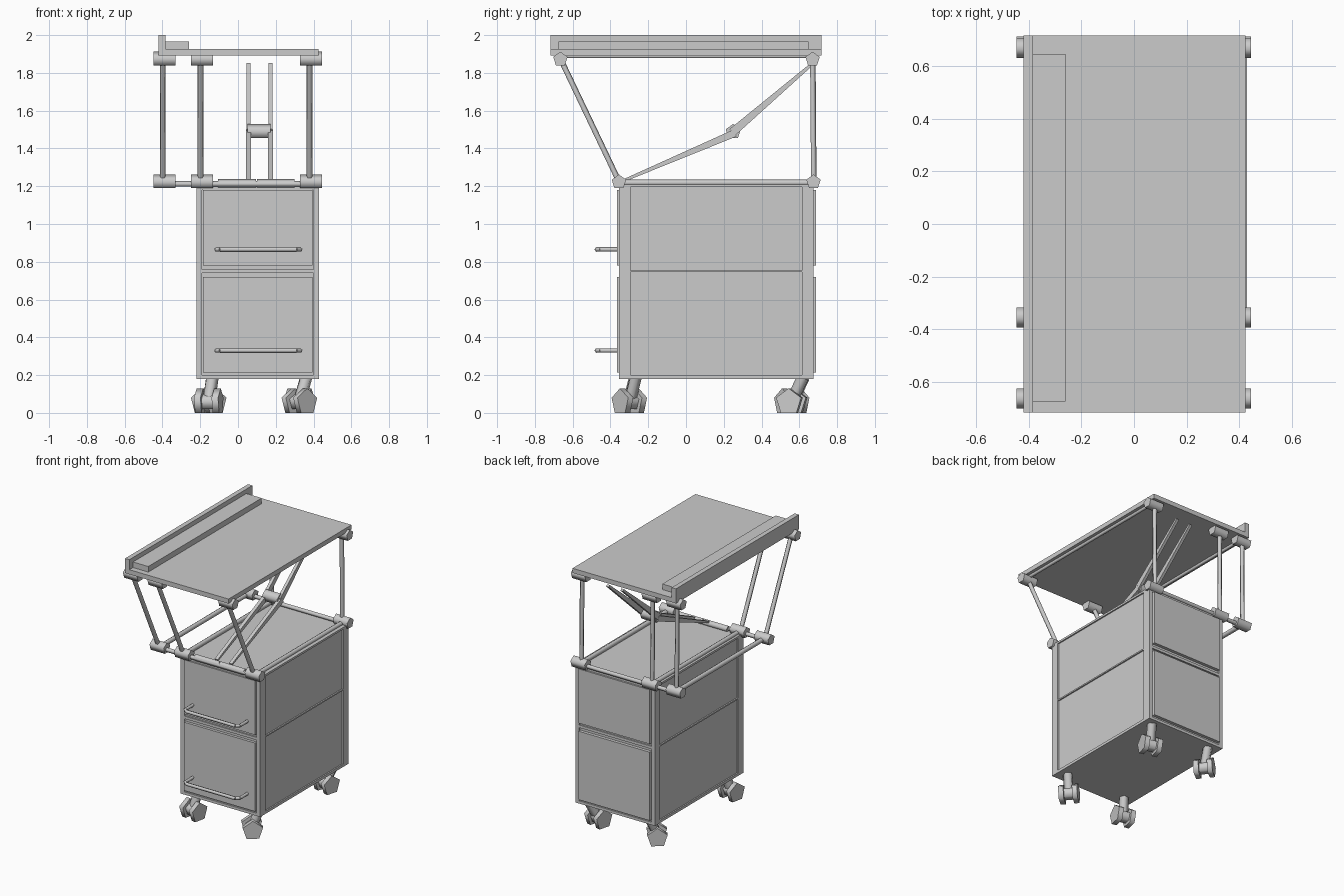
import bpy, math
from mathutils import Vector, Matrix

cube = bpy.data.objects.get("Cube")
if cube:
    bpy.data.objects.remove(cube, do_unlink=True)

grey = bpy.data.materials.new("plain_grey")
grey.use_nodes = True
COLOUR = (0.6, 0.6, 0.6, 1)
grey.diffuse_color = COLOUR
grey.node_tree.nodes["Principled BSDF"].inputs["Base Color"].default_value = COLOUR


def finish(name):
    ob = bpy.context.object
    ob.name = name
    ob.data.materials.append(grey)
    return ob


def box(name, x, y, z):
    """Box from (min, max) pairs."""
    bpy.ops.mesh.primitive_cube_add(size=1)
    ob = finish(name)
    ob.data.transform(Matrix.Translation([(a + b) / 2 for a, b in (x, y, z)])
                      @ Matrix.Diagonal([b - a for a, b in (x, y, z)] + [1]))
    return ob


def rod(name, a, b, r, up=(0, 0, 1), r_end=None):
    """Five-sided rod from a to b with one corner turned towards up."""
    a, b = Vector(a), Vector(b)
    axis = (b - a).normalized()
    bpy.ops.mesh.primitive_cone_add(vertices=5, radius1=r, radius2=r_end or r,
                                    depth=(b - a).length)
    ob = finish(name)
    side = Vector(up).cross(axis).normalized()
    point = axis.cross(side)
    # The first corner of the primitive lies on its local y axis
    ob.matrix_world = Matrix.Translation((a + b) / 2) @ Matrix(
        (point.cross(axis), point, axis)).transposed().to_4x4()
    bpy.ops.object.shade_smooth_by_angle(angle=math.radians(80))
    return ob


def beam(name, a, b, wide_a, wide_b, thick):
    """Flat bar in the y-z plane, tapering from a to b."""
    a, b = Vector(a), Vector(b)
    d = (b - a).normalized()
    n = Vector((1, 0, 0)).cross(d)
    verts = [p + s * n * w / 2 + Vector((t * thick / 2, 0, 0))
             for t in (-1, 1) for p, w, s in
             ((a, wide_a, -1), (b, wide_b, -1), (b, wide_b, 1), (a, wide_a, 1))]
    faces = [(3, 2, 1, 0), (4, 5, 6, 7)]
    faces += [(i, (i + 1) % 4, (i + 1) % 4 + 4, i + 4) for i in range(4)]
    me = bpy.data.meshes.new(name)
    me.from_pydata(verts, [], faces)
    me.materials.append(grey)
    bpy.context.collection.objects.link(bpy.data.objects.new(name, me))


# Cabinet body and its raised frame
X0, X1, Y0, Y1 = -0.22, 0.43, -0.355, 0.675
box("cabinet_body", (X0 + .01, X1 - .01), (Y0 + .01, Y1 - .01), (.18, 1.2))
for x in ((X0, X0 + .03), (X1 - .03, X1)):
    box("front_post", x, (Y0, Y0 + .06), (.18, 1.2))
    box("back_post", x, (Y1 - .06, Y1), (.18, 1.2))
    for z in ((.18, .2), (.745, .755), (1.195, 1.21)):
        box("side_rail", x, (Y0, Y1), z)
for y in ((Y0, Y0 + .02), (Y1 - .02, Y1)):
    for z in ((.18, .2), (.74, .76), (1.18, 1.2)):
        box("cross_rail", (X0, X1), y, z)

# Drawer fronts and matching back panels
for z in ((.215, .72), (.78, 1.18)):
    box("drawer_front", (-.185, .395), (Y0 - .01, Y0 + .02), z)
    box("back_panel", (-.185, .395), (Y1 - .02, Y1 + .013), z)

# Drawer handles
for z in (.33, .865):
    rod("handle_bar", (-.095, -.472, z), (.31, -.472, z), .013, (0, -1, 0))
    for x, s in ((-.115, 1), (.33, -1)):
        rod("handle_post", (x, -.36, z), (x, -.455, z), .012)
        rod("handle_corner", (x, -.45, z), (x + s * .022, -.472, z), .012)

# Parallel linkage: hinges and struts
LOW, HIGH = 1.222, 1.872
for x in (-.39, -.19, .387):
    for name, y_low, y_high in (("front", -.355, -.665), ("back", .675, .67)):
        rod(name + "_strut", (x - .008, y_low, LOW), (x - .008, y_high, HIGH), .016, (0, 1, 0))
        for y, z in ((y_low, LOW), (y_high, HIGH)):
            rod(name + "_hinge", (x - .058, y, z), (x + .058, y, z), .04)

# Rods along and across the top of the cabinet
for x in (-.39, -.19, .39):
    rod("lower_side_rod", (x, -.355, 1.218), (x, .675, 1.218), .018)
for x in (-.39, .39):
    rod("upper_side_rod", (x, -.665, 1.888), (x, .67, 1.888), .012)
for y in (-.355, .675):
    rod("cross_rod", (-.39, y, 1.212), (.39, y, 1.212), .016)
for x in (-.105, .1):
    rod("arm_pivot", (x, -.345, 1.213), (x + .2, -.345, 1.213), .024)

# Folding support arms
for x in (.055, .172):
    beam("lower_arm", (x, -.33, 1.23), (x, .26, 1.482), .014, .04, .025)
    beam("upper_arm", (x, .245, 1.485), (x, .665, 1.845), .045, .016, .022)
rod("arm_elbow", (.05, .25, 1.488), (.172, .25, 1.488), .042)

# Table top with edge lip and raised step
box("table_top", (-.42, .425), (-.717, .717), (1.892, 1.926))
box("table_lip", (-.42, -.385), (-.717, .717), (1.892, 2.0))
box("table_step", (-.385, -.26), (-.675, .648), (1.926, 1.967))

# Swivelled twin-wheel casters: wheel centre, stem top, axle angle
for x, y, sx, sy, deg in ((-.155, -.30, -.135, -.268, -12), (.325, -.30, .362, -.268, -50),
                          (-.155, .56, -.135, .622, -52), (.325, .56, .362, .622, -15)):
    axle = Vector((math.cos(math.radians(deg)), math.sin(math.radians(deg)), 0))
    c = Vector((x, y, .058))
    rod("caster_hub", c - axle * .055, c + axle * .055, .045)
    for s in (-1, 1):
        rod("caster_wheel", c + axle * s * .03, c + axle * s * .065, .072)
    beam_top = Vector((sx, sy, .19))
    rod("caster_stem", c, beam_top, .034, axle)
